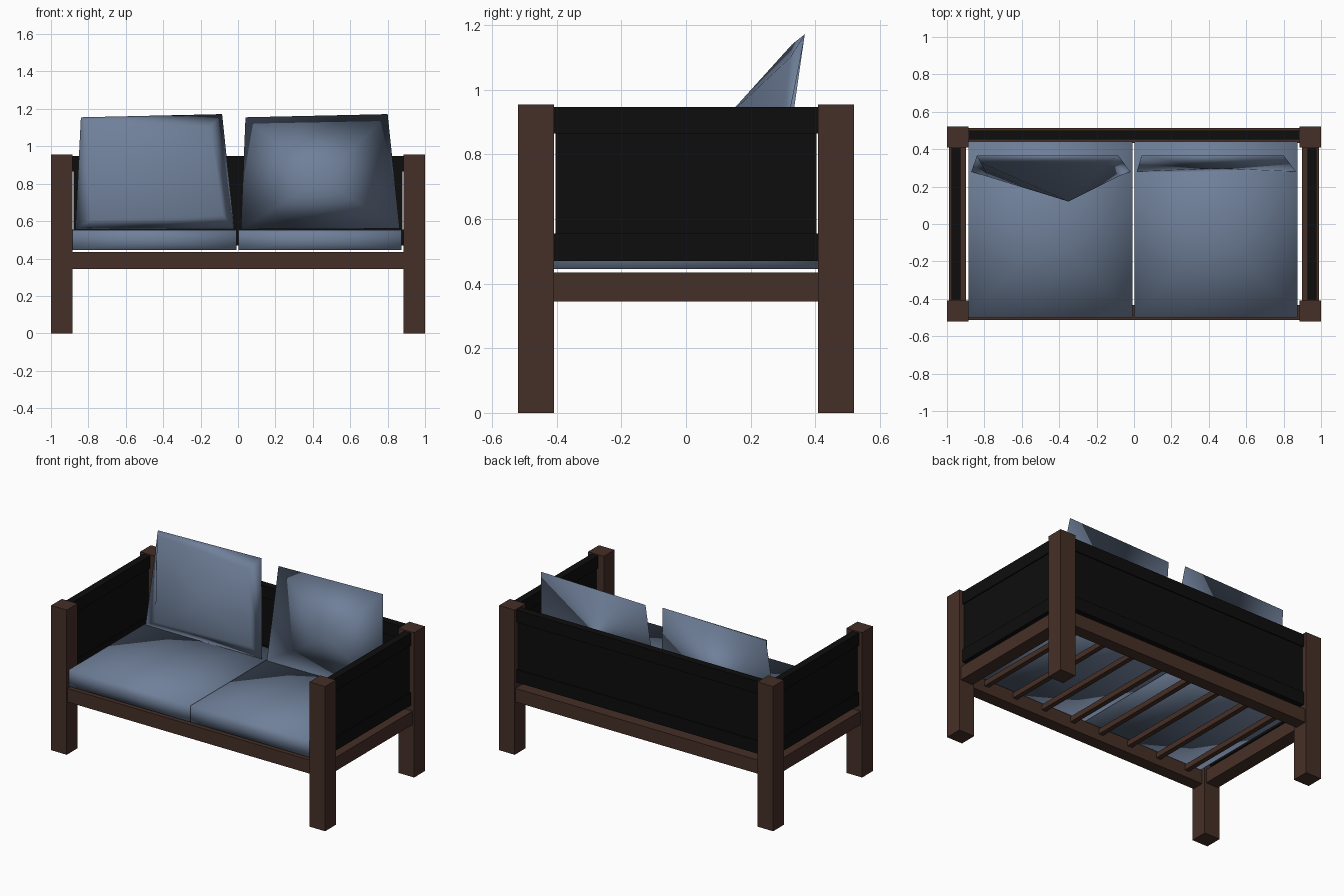
import bpy, bmesh
from mathutils import Vector

cube = bpy.data.objects.get("Cube")
if cube:
    bpy.data.objects.remove(cube, do_unlink=True)


def make_material(name, rgb):
    mat = bpy.data.materials.new(name)
    mat.use_nodes = True
    mat.diffuse_color = (*rgb, 1)
    mat.node_tree.nodes["Principled BSDF"].inputs["Base Color"].default_value = (*rgb, 1)
    return mat


WOOD = make_material("dark brown wood", (0.06, 0.028, 0.02))
BLACK = make_material("black panel", (0.004, 0.004, 0.004))
FABRIC = make_material("slate blue fabric", (0.16, 0.215, 0.32))


def finish(bm, name, mat, smooth=False):
    bmesh.ops.recalc_face_normals(bm, faces=bm.faces[:])
    for f in bm.faces:
        f.smooth = smooth
    mesh = bpy.data.meshes.new(name)
    bm.to_mesh(mesh)
    bm.free()
    mesh.materials.append(mat)
    obj = bpy.data.objects.new(name, mesh)
    bpy.context.collection.objects.link(obj)
    return obj


def box(name, xs, ys, zs, mat, smooth=False):
    """Box between ranges; soft ones get a centre point on every face."""
    bm = bmesh.new()
    bmesh.ops.create_cube(bm, size=1)
    for v in bm.verts:
        v.co = [r[0] if c < 0 else r[1] for c, r in zip(v.co, (xs, ys, zs))]
    if smooth:
        bmesh.ops.poke(bm, faces=bm.faces[:])
    return finish(bm, name, mat, smooth)


def span(centre, half):
    return (centre - half, centre + half)


# Corner posts
for sx, side in ((-1, "right"), (1, "left")):
    for sy, end in ((-1, "front"), (1, "back")):
        box(f"{end}_{side}_post", span(sx * 0.943, 0.057), span(sy * 0.464, 0.056),
            (0, 0.955), WOOD)

# Seat frame rails
RAIL_Z = (0.345, 0.435)
for s, side, end in ((-1, "right", "front"), (1, "left", "back")):
    box(f"{side}_rail", span(s * 0.943, 0.045), (-0.41, 0.41), RAIL_Z, WOOD)
    box(f"{end}_rail", (-0.886, 0.886), span(s * 0.472, 0.04), RAIL_Z, WOOD)

# Slats under the seat
for i in range(8):
    box(f"slat_{i + 1}", span((i - 3.5) * 0.22, 0.016), (-0.435, 0.435), (0.39, 0.425), WOOD)

# Arm and back panels: two bars with a thinner sheet between
for part, zs, half, trim in (("lower_bar", (0.47, 0.555), 0.024, 0),
                             ("sheet", (0.555, 0.865), 0.017, 0.006),
                             ("upper_bar", (0.865, 0.947), 0.024, 0)):
    for s, side in ((-1, "right"), (1, "left")):
        box(f"{side}_panel_{part}", span(s * 0.952, half), span(0, 0.41 - trim), zs, BLACK)
    box(f"back_panel_{part}", span(0, 0.886 - trim), span(0.476, half), zs, BLACK)

# Seat cushions
box("right_seat_cushion", (-0.885, -0.008), (-0.5, 0.44), (0.445, 0.553), FABRIC, True)
box("left_seat_cushion", (0.002, 0.875), (-0.5, 0.44), (0.445, 0.553), FABRIC, True)


def lean(x, z, forward=0.0):
    """Point on the leaning back plane, moved toward the front."""
    return Vector((x, 0.28 + (z - 0.56) * 0.143 - forward, z))


def pillow(name, rings, peak):
    """Thin leaning pillow: corner rings from back to front, then a peak."""
    bm = bmesh.new()
    loops = [[bm.verts.new(lean(x, z, d)) for x, z in pts] for pts, d in rings]
    bm.faces.new(loops[0])
    for a, b in zip(loops, loops[1:]):
        for i in range(4):
            j = (i + 1) % 4
            bm.faces.new((a[i], a[j], b[j], b[i]))
    tip = bm.verts.new(peak)
    for i in range(4):
        bm.faces.new((loops[-1][i], loops[-1][(i + 1) % 4], tip))
    return finish(bm, name, FABRIC, True)


# Back pillows: a puffed one and a flat one
outer = [(-0.87, 0.556), (-0.02, 0.558), (-0.085, 1.172), (-0.84, 1.155)]
inner = [(-0.78, 0.61), (-0.08, 0.63), (-0.15, 1.10), (-0.82, 1.14)]
pillow("right_back_pillow", [(outer, 0), (inner, 0.035)], (-0.35, 0.12, 0.91))

flat = [(0.015, 0.556), (0.865, 0.56), (0.80, 1.172), (0.04, 1.155)]
pillow("left_back_pillow", [(flat, 0)], lean(0.44, 0.82, 0.02))
